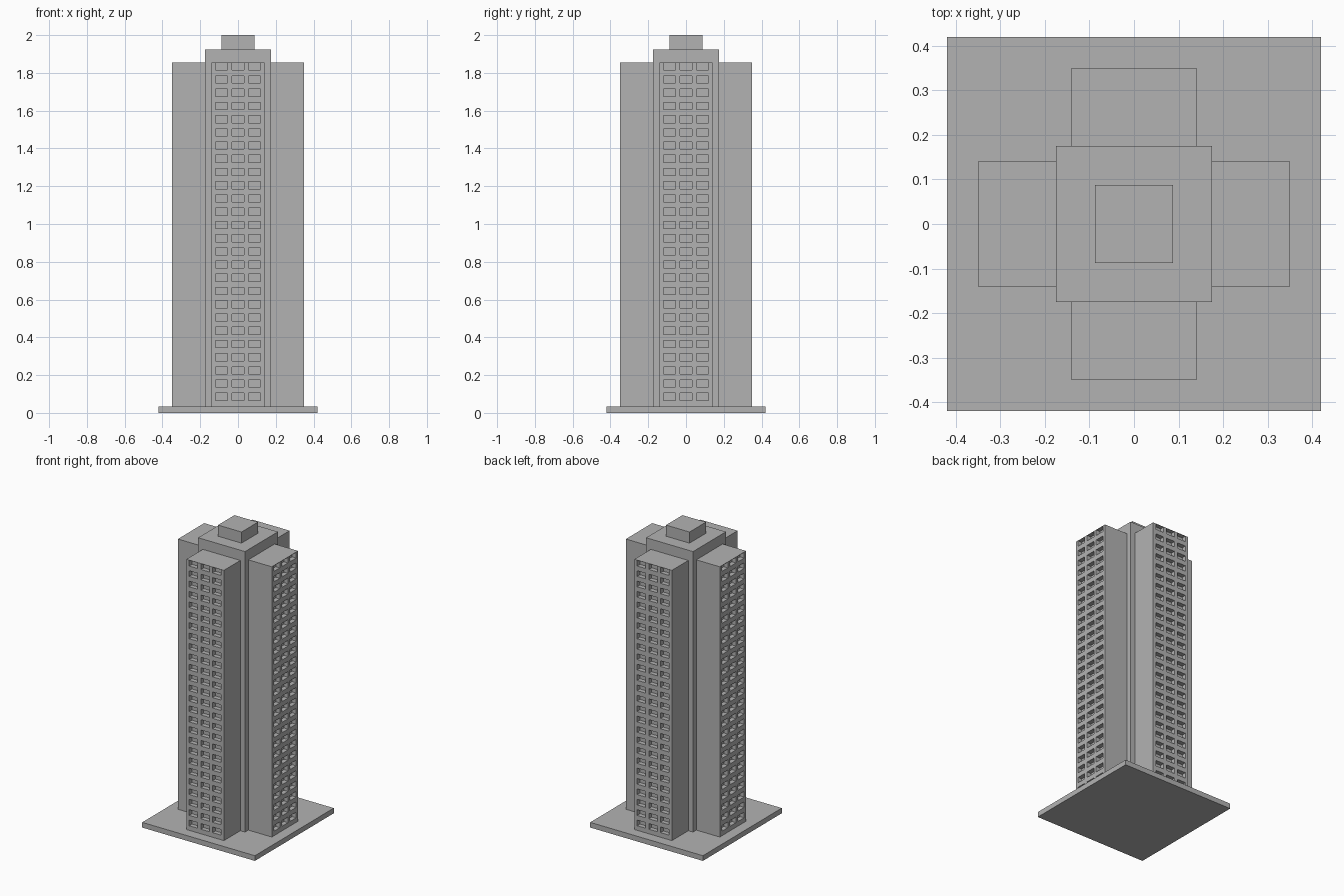
import bpy
import bmesh
import math
from mathutils import Matrix, Vector

if "Cube" in bpy.data.objects:
    bpy.data.objects.remove(bpy.data.objects["Cube"])

grey = bpy.data.materials.new("concrete grey")
grey.use_nodes = True
colour = (0.45, 0.45, 0.45, 1)
grey.diffuse_color = colour
grey.node_tree.nodes["Principled BSDF"].inputs["Base Color"].default_value = colour

BASE_TOP, WING_TOP = 0.035, 1.856
HALF, REACH, INNER = 0.14, 0.35, 0.15
FLOORS, FLOOR_H, FIRST_Z = 26, 0.07, 0.085
WIN_W, WIN_H, DEPTH, COLUMN_GAP = 0.064, 0.038, 0.03, 0.087


def finish(name, bm):
    bmesh.ops.recalc_face_normals(bm, faces=bm.faces)
    mesh = bpy.data.meshes.new(name)
    bm.to_mesh(mesh)
    bm.free()
    mesh.materials.append(grey)
    obj = bpy.data.objects.new(name, mesh)
    bpy.context.collection.objects.link(obj)
    return obj


def block(name, half, z0, z1):
    bm = bmesh.new()
    size = Matrix.Diagonal((2 * half, 2 * half, z1 - z0, 1))
    bmesh.ops.create_cube(bm, size=1, matrix=Matrix.Translation((0, 0, (z0 + z1) / 2)) @ size)
    return finish(name, bm)


def edges_around(centres, width, low, high):
    """Grid lines: the outer limits plus both sides of every window."""
    return [low] + [c + s * width / 2 for c in centres for s in (-1, 1)] + [high]


def wing(name, turn):
    bm = bmesh.new()
    xs = edges_around([i * COLUMN_GAP for i in (-1, 0, 1)], WIN_W, -HALF, HALF)
    zs = edges_around([FIRST_Z + i * FLOOR_H for i in range(FLOORS)], WIN_H, BASE_TOP, WING_TOP)
    grid = [[bm.verts.new((x, -REACH, z)) for x in xs] for z in zs]
    windows = []
    for r in range(len(zs) - 1):
        for c in range(len(xs) - 1):
            face = bm.faces.new((grid[r][c], grid[r][c + 1], grid[r + 1][c + 1], grid[r + 1][c]))
            if r % 2 and c % 2:
                windows.append(face)
    # Side walls, roof and floor run back into the core
    rim = [e for e in bm.edges if e.is_boundary]
    pulled = bmesh.ops.extrude_edge_only(bm, edges=rim)["geom"]
    back = [v for v in pulled if isinstance(v, bmesh.types.BMVert)]
    bmesh.ops.translate(bm, verts=back, vec=(0, REACH - INNER, 0))
    bmesh.ops.holes_fill(bm, edges=[e for e in bm.edges if e.is_boundary])
    # Recessed windows
    recess = bmesh.ops.extrude_discrete_faces(bm, faces=windows)["faces"]
    for face in recess:
        bmesh.ops.translate(bm, verts=face.verts, vec=Vector((0, DEPTH, 0)))
    bmesh.ops.rotate(bm, verts=bm.verts, matrix=Matrix.Rotation(turn, 3, "Z"))
    return finish(name, bm)


# Plinth, core and roof housing
block("base_slab", 0.42, 0, BASE_TOP)
block("central_core", 0.175, BASE_TOP, 1.925)
block("roof_housing", 0.0875, 1.925, 2.0)

# Four wings around the core
for i, side in enumerate(("front", "left", "back", "right")):
    wing(side + "_wing", i * math.pi / 2)
